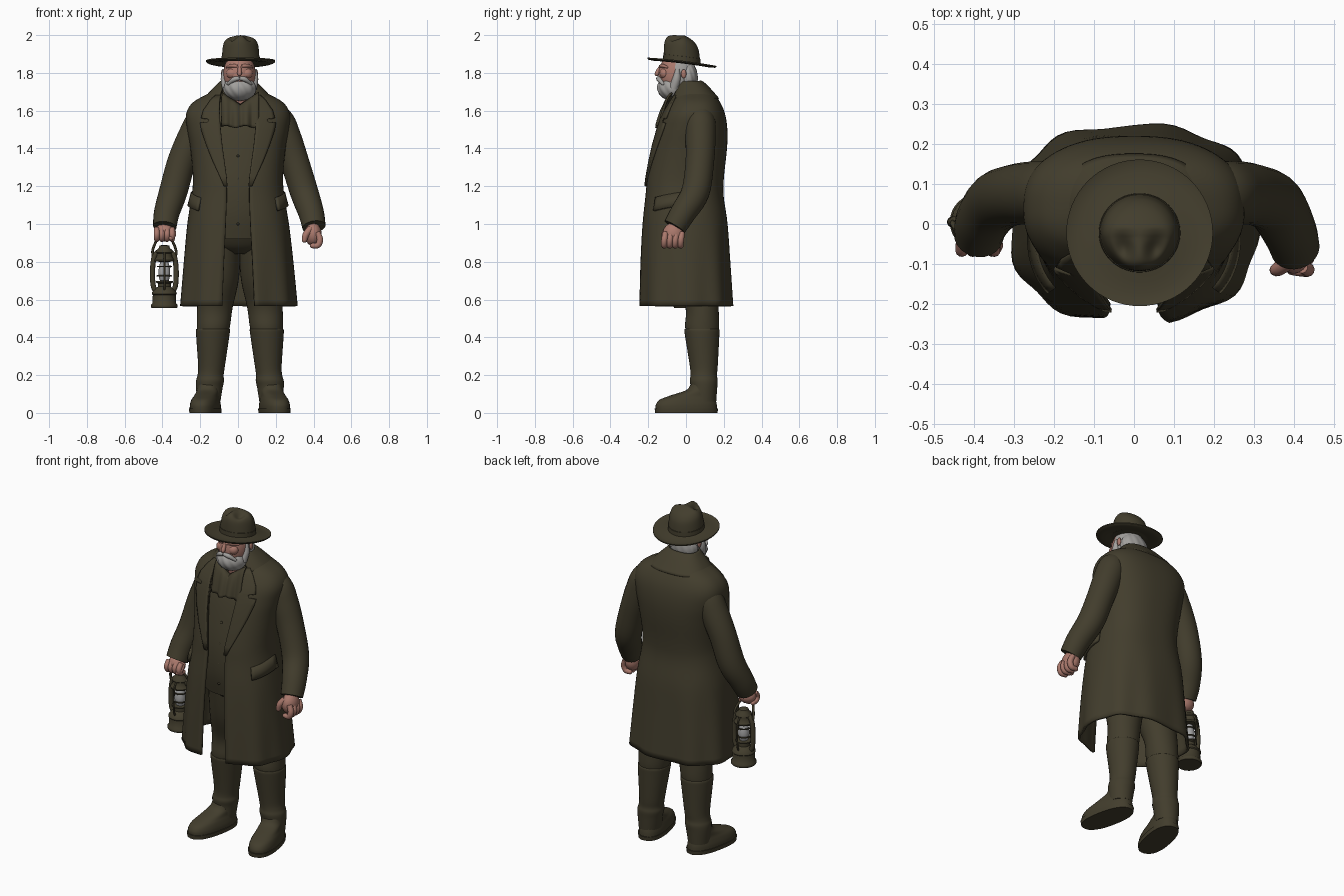
import bpy, bmesh, math
from math import sin, cos, pi, asin, exp
from mathutils import Vector, Matrix

if "Cube" in bpy.data.objects:
    bpy.data.objects.remove(bpy.data.objects["Cube"])


def material(name, rgb):
    m = bpy.data.materials.new(name)
    m.diffuse_color = (*rgb, 1)
    m.use_nodes = True
    m.node_tree.nodes["Principled BSDF"].inputs["Base Color"].default_value = m.diffuse_color
    return m


OLIVE = material("olive cloth", (0.055, 0.047, 0.026))
SKIN = material("skin", (0.40, 0.19, 0.15))
HAIR = material("grey hair", (0.36, 0.35, 0.335))
GLASS = material("lamp glass", (0.38, 0.38, 0.38))


# ---- helpers ----
def spline(rows, n=5):
    """Smooth interpolation through tuples."""
    out = []
    for i in range(len(rows) - 1):
        a, b, c, d = (rows[max(i - 1, 0)], rows[i], rows[i + 1], rows[min(i + 2, len(rows) - 1)])
        for k in range(n):
            t = k / n
            out.append(tuple(0.5 * (2 * q + (r - p) * t + (2 * p - 5 * q + 4 * r - s) * t * t
                                    + (3 * q - p - 3 * r + s) * t ** 3) for p, q, r, s in zip(a, b, c, d)))
    return out + [tuple(rows[-1])]


def skin_rows(name, rows, mat=OLIVE, closed=True, caps=True, thick=0):
    """Mesh from a list of point rows."""
    bm = bmesh.new()
    v = [[bm.verts.new(p) for p in r] for r in rows]
    n = len(rows[0])
    for a, b in zip(v, v[1:]):
        for i in range(n if closed else n - 1):
            j = (i + 1) % n
            bm.faces.new((a[i], a[j], b[j], b[i]))
    if closed and caps:
        bm.faces.new(v[0])
        bm.faces.new(v[-1])
    bmesh.ops.recalc_face_normals(bm, faces=bm.faces)
    me = bpy.data.meshes.new(name)
    bm.to_mesh(me)
    bm.free()
    me.materials.append(mat)
    ob = bpy.data.objects.new(name, me)
    bpy.context.collection.objects.link(ob)
    if thick:
        md = ob.modifiers.new("thickness", 'SOLIDIFY')
        md.thickness, md.offset = thick, 0
    return ob


def oval(cx, cy, z, rx, ry, n=2.0, seg=32):
    return [(cx + rx * math.copysign(abs(sin(t)) ** (2 / n), sin(t)),
             cy - ry * math.copysign(abs(cos(t)) ** (2 / n), cos(t)), z)
            for t in (2 * pi * i / seg for i in range(seg))]


def loft(name, rows, mat=OLIVE, n=2.0, smooth=5):
    """Rows of (cx, cy, z, rx, ry)."""
    return skin_rows(name, [oval(*r, n) for r in (spline(rows, smooth) if smooth else rows)], mat)


def tube(name, path, mat=OLIVE, seg=16, n=5, round_end=False):
    """Rows of (x, y, z, radius)."""
    pts = spline(path, n)
    if round_end:
        a, b = Vector(pts[-2][:3]), Vector(pts[-1][:3])
        d, r = (b - a).normalized(), pts[-1][3]
        pts += [(*(b + d * r * sin(k)), r * cos(k)) for k in (0.5, 1.0, 1.4)]
    P = [Vector(p[:3]) for p in pts]
    nrm, rows = Vector((0.31, 0.95, 0.05)), []
    for i, p in enumerate(P):
        t = (P[min(i + 1, len(P) - 1)] - P[max(i - 1, 0)]).normalized()
        nrm = (nrm - t * nrm.dot(t)).normalized()
        bi = t.cross(nrm)
        rows.append([p + (nrm * cos(2 * pi * k / seg) + bi * sin(2 * pi * k / seg)) * pts[i][3] for k in range(seg)])
    return skin_rows(name, rows, mat)


def ball(name, c, r, mat, f=lambda u, v: 1.0, seg=32, rings=18):
    rows = []
    for j in range(rings + 1):
        v = -pi / 2 + 0.02 + (pi - 0.04) * j / rings
        rows.append([(c[0] + r[0] * cos(v) * sin(u) * f(u, v), c[1] - r[1] * cos(v) * cos(u) * f(u, v),
                      c[2] + r[2] * sin(v)) for u in (2 * pi * i / seg for i in range(seg))])
    return skin_rows(name, rows, mat)


# ---- coat: open-fronted shell, rows of (z, rx, front y, back y, half gap) ----
COAT = spline([(0.565, .303, -.238, .24, .085), (0.8, .283, -.234, .226, .075), (1.0, .262, -.225, .213, .065),
               (1.15, .238, -.21, .192, .06), (1.25, .232, -.20, .194, .065), (1.4, .245, -.172, .21, .085),
               (1.5, .262, -.145, .212, .095), (1.58, .268, -.115, .20, .10), (1.64, .232, -.08, .175, .10),
               (1.69, .145, -.055, .14, .09), (1.73, .10, -.04, .10, .07)])
N = 2.5


def gap_angle(x, rx):
    return asin(min(1, abs(x) / rx) ** (N / 2))


def shell_pt(row, t, off=0):
    z, rx, yf, yb, _ = row
    fold = .006 * sin(9 * t) * max(0, (1.05 - z) / .45)
    rx, ry, cy = rx + off + fold, (yb - yf) / 2 + off + fold, (yf + yb) / 2
    return (rx * math.copysign(abs(sin(t)) ** (2 / N), sin(t)),
            cy - ry * math.copysign(abs(cos(t)) ** (2 / N), cos(t)), z)


def shell(name, rows, thick, seg=72):
    out = []
    for r in rows:
        g = gap_angle(r[4], r[1])
        out.append([shell_pt(r, g + (2 * pi - 2 * g) * i / seg) for i in range(seg + 1)])
    return skin_rows(name, out, closed=False, thick=thick)


def coat_row(z):
    for a, b in zip(COAT, COAT[1:]):
        if a[0] <= z <= b[0]:
            k = (z - a[0]) / (b[0] - a[0])
            return tuple(p + (q - p) * k for p, q in zip(a, b))
    return COAT[-1]


shell("coat_body", COAT, .014)
shell("coat_collar", spline([(1.67, .105, -.055, .105, .07), (1.75, .086, -.04, .075, .06),
                             (1.735, .108, -.05, .106, .075), (1.662, .18, -.08, .172, .10)]), .01)

for s, side in ((-1, "left"), (1, "right")):
    # lapel lying on the chest, with a notch
    rows = []
    for z, outer in ((1.2, .07), (1.25, .09), (1.33, .125), (1.42, .16), (1.5, .185), (1.535, .19), (1.54, .15),
                     (1.555, .15), (1.56, .185), (1.6, .175), (1.65, .14), (1.68, .11)):
        r = coat_row(z)
        rows.append([shell_pt(r, s * gap_angle(r[4] - .008 + (max(outer, r[4]) - r[4] + .008) * i / 6, r[1]), .013)
                     for i in range(7)])
    skin_rows(side + "_lapel", rows, closed=False, thick=.009)
    # pocket flap at the hip
    skin_rows(side + "_pocket_flap", [[shell_pt(coat_row(z + .03 * i / 8), s * (.85 + .75 * i / 8), .015 - (z - 1.07) * .12)
              for i in range(9)] for z in (1.07, 1.10, 1.14)], closed=False, thick=.014)

# sleeves
tube("right_sleeve", [(.16, .07, 1.58, .05), (.214, .075, 1.55, .078), (.254, .077, 1.46, .08), (.30, .073, 1.33, .076),
                      (.35, .05, 1.17, .075), (.387, -.015, 1.06, .068), (.402, -.06, .985, .062)], seg=24)
tube("left_sleeve", [(-.14, .07, 1.58, .05), (-.19, .075, 1.55, .078), (-.24, .077, 1.46, .08), (-.298, .073, 1.33, .076),
                     (-.343, .055, 1.17, .075), (-.377, .01, 1.06, .068), (-.388, -.028, .985, .062)], seg=24)

# waistcoat, buttons, trouser seat
loft("waistcoat", [(0, .02, .92, .19, .18), (0, .01, 1.05, .2, .195), (0, 0, 1.2, .2, .185), (0, .015, 1.35, .21, .175),
                   (0, .03, 1.5, .21, .15), (0, .045, 1.6, .16, .115), (0, .04, 1.65, .09, .08)], n=2.4)
for z, y in ((1.0, -.183), (1.12, -.183), (1.24, -.176), (1.36, -.158)):
    ball("waistcoat_button", (0, y, z), (.007, .006, .007), OLIVE, seg=12, rings=8)
loft("trouser_seat", [(.01, .05, .84, .08, .09), (.01, .04, .88, .18, .14), (.01, .02, .95, .2, .17)])

# legs and boots
for s, side in ((-1, "left"), (1, "right")):
    X = lambda o: .01 + s * o
    loft(side + "_trouser_leg", [(X(.10), .045, .94, .105, .14), (X(.11), .06, .72, .106, .115),
                                 (X(.132), .085, .56, .094, .088), (X(.14), .085, .46, .088, .09), (X(.145), .085, .40, .08, .08)])
    loft(side + "_boot_shaft", [(X(.142), .084, .445, .082, .084), (X(.142), .084, .44, .09, .093),
                                (X(.144), .086, .40, .087, .09), (X(.15), .094, .25, .071, .074), (X(.155), .094, .20, .069, .07),
                                (X(.158), .094, .17, .074, .074), (X(.162), .095, .13, .07, .07), (X(.165), .09, .06, .062, .07)])
    rot = Matrix.Translation((X(.165), .09, 0)) @ Matrix.Rotation(s * .2, 4, 'Z')
    foot = loft(side + "_boot_foot", [(0, -.09, .022, .074, .165), (0, -.09, .045, .073, .163), (0, -.082, .07, .067, .15),
                                      (0, -.055, .092, .06, .12), (0, -.01, .12, .058, .08), (0, 0, .15, .055, .065)], n=2.4)
    sole = loft(side + "_boot_sole", [(0, -.09, 0, .076, .167), (0, -.09, .024, .078, .17)], n=2.4, smooth=0)
    for o in (foot, sole):
        o.data.transform(rot)

# neck, scarf wrap and hanging pleated cloth
loft("neck", [(.008, 0, 1.60, .065, .06), (.008, -.03, 1.75, .06, .06)], SKIN)
tube("scarf_wrap", [(.01 + .086 * sin(a), .008 - .088 * cos(a), 1.668 + .012 * sin(3 * a) - .02 * cos(a), .02)
                    for a in (.45 + (2 * pi - .9) * i / 14 for i in range(15))], n=3, seg=12)
rows = []
for j in range(11):
    k = j / 10
    row = []
    for i in range(33):
        u = i / 16 - 1
        top = 1.63 + .065 * abs(u)
        row.append((.012 + .097 * u, -.092 - .06 * math.sqrt(k) + .02 * u * u + .006 * sin(11 * u + 1) * (.4 + k),
                    top + (1.515 - top) * k + .006 * sin(6 * u) * k))
    rows.append(row)
skin_rows("scarf_cloth", rows, closed=False, thick=.01)

# head: skin in front, hair behind and at the sides
head = ball("head", (.008, -.045, 1.79), (.086, .10, .12), SKIN, seg=48, rings=28)
head.data.materials.append(HAIR)
for p in head.data.polygons:
    c = p.center
    if c.y > -.055 and c.z > 1.70:
        p.material_index = 1
strands = lambda u, v: 1 + .03 * sin(11 * u + 5 * v) * cos(v)
ball("beard", (.009, -.068, 1.72), (.087, .084, .068), HAIR, strands, seg=64, rings=24)
ball("back_hair", (.008, .01, 1.775), (.088, .052, .085), HAIR, strands, seg=64)
for s in (-1, 1):
    tube("moustache", [(.008, -.148, 1.772, .01), (.008 + s * .03, -.142, 1.765, .013), (.008 + s * .06, -.122, 1.742, .008)],
         HAIR, 12, round_end=True)
    tube("brow_ridge", [(.008 + s * .012, -.135, 1.835, .009), (.008 + s * .042, -.125, 1.838, .01),
                        (.008 + s * .066, -.10, 1.83, .006)], SKIN, 10, round_end=True)
    tube("sideburn", [(.008 + s * .078, -.045, 1.82, .012), (.008 + s * .078, -.05, 1.77, .022),
                      (.008 + s * .068, -.065, 1.72, .025)], HAIR, 12)
    ball("ear", (.008 + s * .089, -.012, 1.795), (.009, .014, .024), SKIN, seg=16, rings=10)
    ball("cheek", (.008 + s * .036, -.112, 1.797), (.034, .028, .03), SKIN, seg=16, rings=10)
tube("nose", [(.008, -.137, 1.83, .009), (.008, -.150, 1.805, .012), (.008, -.154, 1.795, .012)], SKIN, 12, round_end=True)

# hat: tilted brim, band and pinched teardrop crown
HX, HY = .014, -.022
tilt = lambda y: -.12 * (y - HY)
rows = []
for r, dz in ((.09, .008), (.12, .002), (.15, -.002), (.175, 0), (.183, .003), (.183, -.003), (.175, -.008),
              (.15, -.010), (.12, -.006), (.09, 0)):
    rows.append([(x, y, 1.856 + dz + tilt(y) + .18 * (x - HX) ** 2)
                 for x, y, _ in oval(HX, HY, 0, r, r, seg=64)])
skin_rows("hat_brim", rows, caps=False)
for name, prof in (("hat_band", [(.09, 1.855), (.102, 1.857), (.101, 1.888), (.09, 1.89)]),
                   ("hat_crown", spline([(.1, 1.855), (.098, 1.90), (.094, 1.94), (.087, 1.963), (.074, 1.981),
                                         (.055, 1.992), (.03, 1.998), (.001, 2.0)], 4))):
    rows = []
    for r, z in prof:
        row = []
        for x, y, _ in oval(HX, HY, 0, r, r * .97, seg=64):
            k = max(0, (z - 1.88) / .12)
            dent = sum(.03 * exp(-((x - HX - s * .045) / .026) ** 2 - ((y + .06) / .034) ** 2) for s in (-1, 1))
            back = .42 * max(0, y + .005) - .2 * max(0, -.03 - y)
            pinch = .3 * k * max(0, min(1, (HY - y) / .08))
            row.append((x - (x - HX) * pinch, y - k * .004,
                        min(2.0, z + tilt(y) * (1 - min(k, 1)) - k * (dent + back))))
        rows.append(row)
    skin_rows(name, rows)

# free hand (curled fingers along y)
ball("right_palm", (.398, -.066, .945), (.045, .058, .062), SKIN)
for i in range(4):
    y = -.108 + .029 * i
    tube("right_finger", [(.42, y, .955, .015), (.434, y - .006, .918, .017), (.423, y - .008, .888, .016),
                          (.395, y - .006, .885, .014)], SKIN, 12, round_end=True)
tube("right_thumb", [(.385, -.095, .975, .02), (.36, -.112, .945, .018), (.352, -.115, .915, .014)], SKIN, 12, round_end=True)

# lantern hand (fingers wrapped round the handle along x)
ball("left_palm", (-.39, -.028, .955), (.052, .043, .047), SKIN)
for i in range(4):
    x = -.43 + .027 * i
    tube("left_finger", [(x, -.045, .975, .015), (x, -.066, .948, .016), (x, -.056, .922, .015),
                         (x, -.025, .918, .013)], SKIN, 12, round_end=True)
tube("left_thumb", [(-.35, -.03, .97, .017), (-.342, -.055, .945, .015), (-.355, -.07, .925, .012)], SKIN, 12, round_end=True)

# lantern
LX, LY = -.39, .005
lathe = lambda name, prof, mat=OLIVE: loft(name, [(LX, LY, z, r, r) for r, z in prof], mat, smooth=0)
lathe("lantern_base", [(.066, .555), (.07, .56), (.07, .572), (.063, .58), (.061, .625), (.066, .63), (.064, .64),
                       (.045, .66), (.034, .668), (.034, .685), (.045, .69), (.045, .697), (.02, .70)])
lathe("lantern_globe", spline([(.02, .69), (.03, .725), (.03, .76), (.02, .805)]), GLASS)
lathe("lantern_cap", [(.03, .80), (.052, .802), (.054, .81), (.042, .825), (.04, .845), (.046, .85), (.044, .86),
                      (.03, .872), (.026, .885), (.008, .89)])
for i in range(4):
    a = i * pi / 2
    P = lambda r, z, w: (LX + r * cos(a), LY + r * sin(a), z, w)
    w = .014 if i % 2 == 0 else .005
    tube("lantern_side_tube", [P(.045, .645, w), P(.058, .67, w), P(.063, .73, w), P(.06, .79, w),
                               P(.052, .83, w), P(.035, .85, w)], seg=12)
for z, r in ((.725, .037), (.775, .036)):
    tube("lantern_guard_wire", [(LX + r * cos(i * pi / 8), LY + r * sin(i * pi / 8), z, .004) for i in range(17)], seg=8, n=2)
tube("lantern_handle", [(LX + .06, LY, .82, .006), (LX + .062, LY - .005, .86, .007), (LX + .045, LY - .025, .905, .007),
                        (LX + .03, LY - .035, .925, .007), (LX - .03, LY - .035, .925, .007), (LX - .045, LY - .025, .905, .007),
                        (LX - .062, LY - .005, .86, .007), (LX - .06, LY, .82, .006)], seg=10)

bpy.ops.object.select_all(action='SELECT')
bpy.context.view_layer.objects.active = head
bpy.ops.object.shade_smooth_by_angle(angle=math.radians(45))
